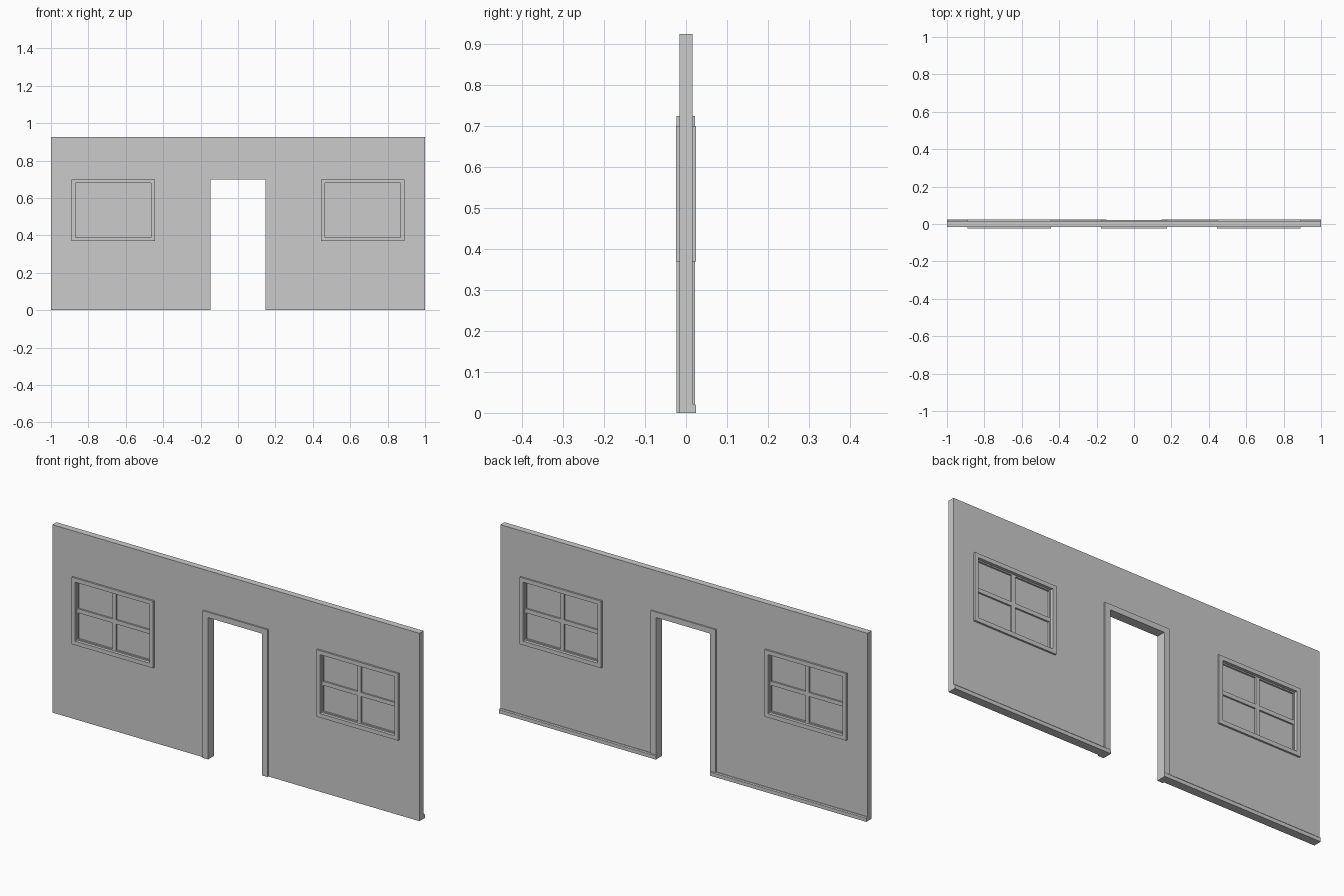
import bpy, bmesh, math

if "Cube" in bpy.data.objects:
    bpy.data.objects.remove(bpy.data.objects["Cube"])


def panel(name, xs, zs, y0, y1, holes=()):
    """Flat slab on an x/z grid with the given (column, row) cells left open."""
    bm = bmesh.new()
    grid = [[bm.verts.new((x, y0, z)) for z in zs] for x in xs]
    for i in range(len(xs) - 1):
        for j in range(len(zs) - 1):
            if (i, j) not in holes:
                bm.faces.new((grid[i][j], grid[i + 1][j], grid[i + 1][j + 1], grid[i][j + 1]))
    ext = bmesh.ops.extrude_face_region(bm, geom=bm.faces[:])
    moved = [v for v in ext["geom"] if isinstance(v, bmesh.types.BMVert)]
    bmesh.ops.translate(bm, verts=moved, vec=(0, y1 - y0, 0))
    bmesh.ops.delete(bm, geom=[v for v in bm.verts if not v.link_faces], context='VERTS')
    bmesh.ops.recalc_face_normals(bm, faces=bm.faces[:])
    return add(name, bm)


def add(name, bm):
    mesh = bpy.data.meshes.new(name)
    bm.to_mesh(mesh)
    bm.free()
    ob = bpy.data.objects.new(name, mesh)
    bpy.context.collection.objects.link(ob)
    return ob


H, T = 0.925, 0.016             # wall height, half thickness
WX0, WX1, WZ0, WZ1 = 0.445, 0.89, 0.37, 0.70
DOOR, DOOR_TOP = 0.147, 0.698
F = 0.02                        # window frame width

# Wall with a door opening and two window openings
c = F / 2
wx = [DOOR + 0.01, WX0 + c, WX1 - c, 1.0]
wz = [0, WZ0 + c, WZ1 - c, DOOR_TOP + 0.01, H]
panel("wall", [-x for x in reversed(wx)] + wx, wz, -T, T,
      {(3, 0), (3, 1), (3, 2), (1, 1), (5, 1)})

# Door casing, standing proud on both faces and lining the opening
panel("door_casing", [-0.177, -DOOR, DOOR, 0.177], [0, DOOR_TOP, 0.725],
      -0.023, 0.022, {(1, 0)})

for side, s in (("left", -1), ("right", 1)):
    x0, x1 = sorted((s * WX0, s * WX1))
    ix0, ix1, iz0, iz1 = x0 + F, x1 - F, WZ0 + F, WZ1 - F

    # Outer window frame
    panel("window_frame_" + side, [x0, ix0, ix1, x1], [WZ0, iz0, iz1, WZ1],
          -0.025, 0.025, {(1, 1)})

    # Sash with crossed glazing bars, four openings
    b, m = 0.006, 0.010
    cx, cz = (x0 + x1) / 2, (WZ0 + WZ1) / 2
    panel("window_sash_" + side,
          [ix0, ix0 + b, cx - m, cx + m, ix1 - b, ix1],
          [iz0, iz0 + b, cz - m, cz + m, iz1 - b, iz1],
          -0.010, 0.010, {(1, 1), (3, 1), (1, 3), (3, 3)})

    # Opaque pane
    panel("window_pane_" + side, [ix0, ix1], [iz0, iz1], -0.002, 0.002)

    # Baseboard along the back, chamfered at the top edge
    profile = [(T, 0), (0.025, 0), (0.025, 0.018), (0.021, 0.022), (T, 0.022)]
    bm = bmesh.new()
    face = bm.faces.new([bm.verts.new((s * DOOR, y, z)) for y, z in profile])
    ext = bmesh.ops.extrude_face_region(bm, geom=[face])
    bmesh.ops.translate(bm, vec=(s * (1 - DOOR), 0, 0),
                        verts=[v for v in ext["geom"] if isinstance(v, bmesh.types.BMVert)])
    bmesh.ops.recalc_face_normals(bm, faces=bm.faces[:])
    add("baseboard_" + side, bm)
